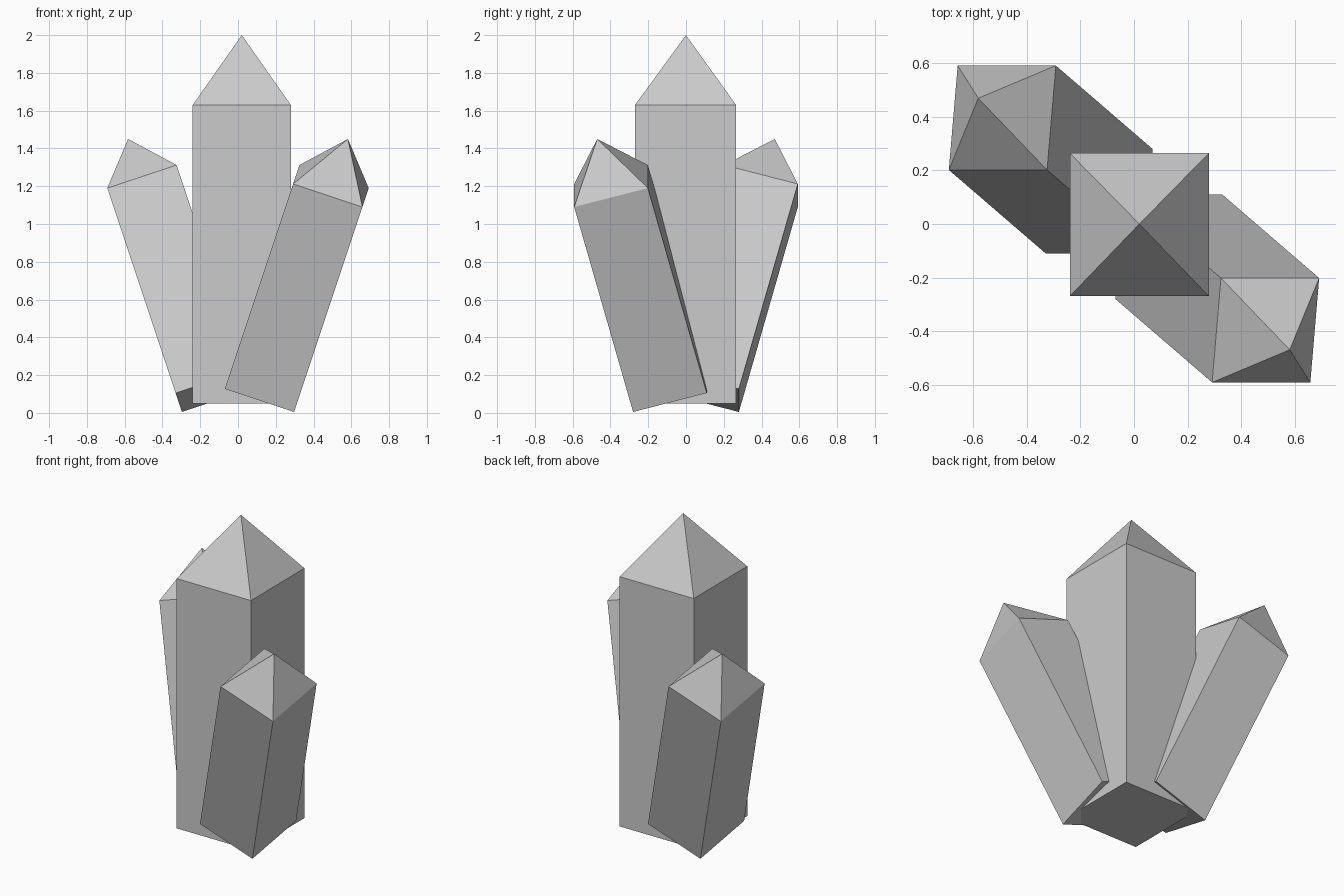
import bpy
import bmesh
from mathutils import Matrix, Vector

cube = bpy.data.objects.get("Cube")
if cube:
    bpy.data.objects.remove(cube, do_unlink=True)

stone = bpy.data.materials.new("pale_grey_stone")
stone.use_nodes = True
GREY = (0.6, 0.6, 0.6, 1.0)
stone.diffuse_color = GREY
stone.node_tree.nodes["Principled BSDF"].inputs["Base Color"].default_value = GREY


def crystal(name, corner, width, depth, axis, tip, turn=0):
    """Four-sided prism swept from a base corner along axis, closed by a pointed tip."""
    corner, width, depth, axis = map(Vector, (corner, width, depth, axis))
    bm = bmesh.new()
    base_points = [corner, corner + width, corner + width + depth, corner + depth]
    base = [bm.verts.new(p) for p in base_points]
    shoulder = [bm.verts.new(p + axis) for p in base_points]
    apex = bm.verts.new(tip)
    bm.faces.new(base[::-1])
    for i in range(4):
        j = (i + 1) % 4
        bm.faces.new((base[i], base[j], shoulder[j], shoulder[i]))
        bm.faces.new((shoulder[i], shoulder[j], apex))
    bmesh.ops.transform(bm, matrix=Matrix.Rotation(turn, 4, "Z"), verts=bm.verts)
    bmesh.ops.recalc_face_normals(bm, faces=bm.faces)
    mesh = bpy.data.meshes.new(name)
    bm.to_mesh(mesh)
    bm.free()
    mesh.materials.append(stone)
    obj = bpy.data.objects.new(name, mesh)
    bpy.context.collection.objects.link(obj)
    return obj


# Tall upright crystal
crystal("center_crystal", (-0.24, -0.27, 0.05), (0.52, 0, 0), (0, 0.535, 0),
        (0, 0, 1.58), (0.02, 0, 2.0))

# Two leaning crystals, half a turn apart
PI = 3.14159265
for name, turn in (("front_left_crystal", 0), ("back_right_crystal", PI)):
    crystal(name, (-0.07, -0.28, 0.127), (0.367, 0, -0.122), (0.033, 0.39, 0.1),
            (0.362, -0.312, 1.085), (0.582, -0.47, 1.45), turn)
